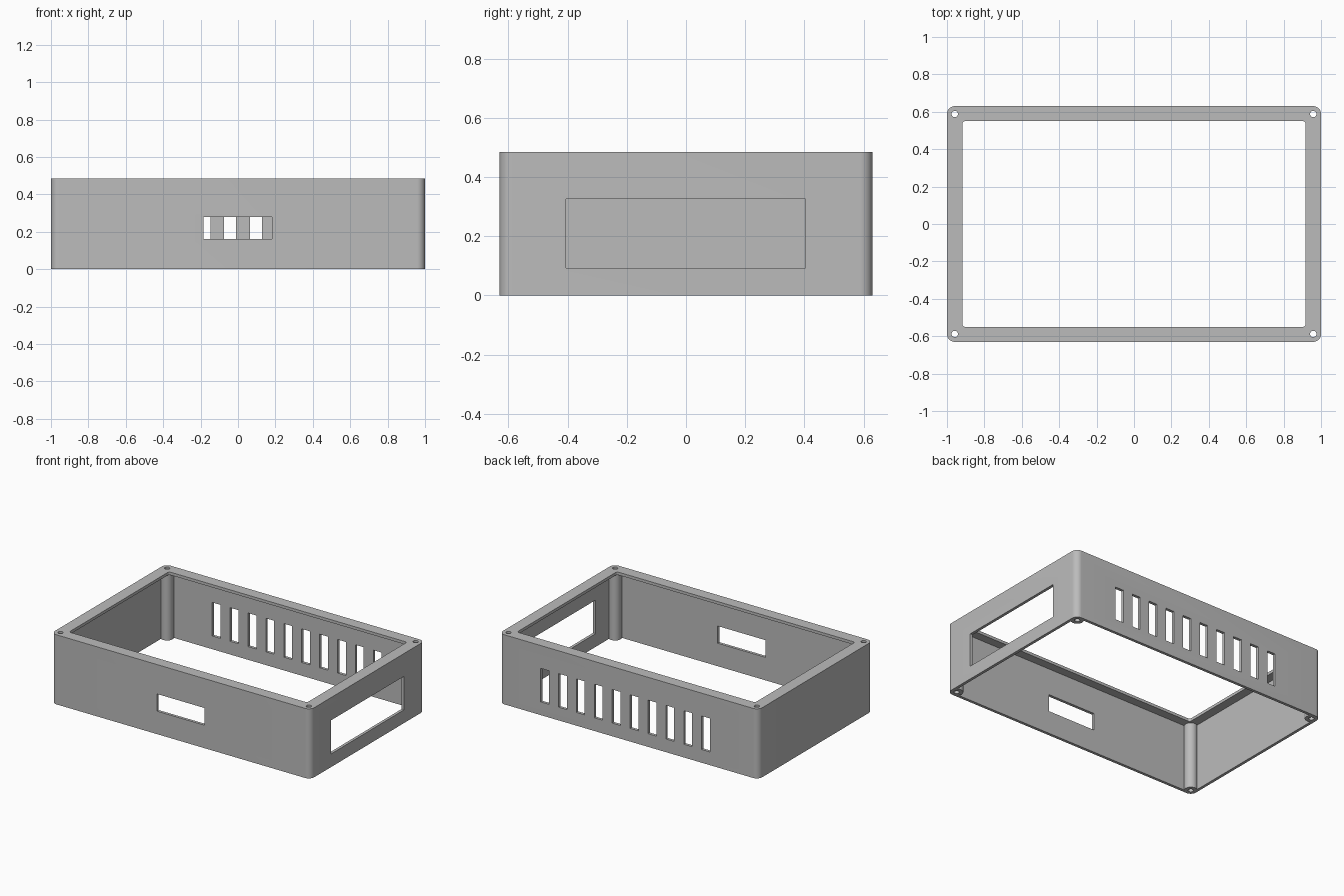
import bpy
import bmesh
from math import radians, cos, sin

HX, HY, HEIGHT = 1.0, 0.63, 0.485     # half sizes and height of the frame
WALL, LIP = 0.02, 0.02                # wall and top lip thickness
POST = 0.042                          # corner radius, also the screw post radius

old = bpy.data.objects.get("Cube")
if old:
    bpy.data.objects.remove(old)

grey = bpy.data.materials.new("plain grey")
grey.use_nodes = True
colour = (0.5, 0.5, 0.5, 1)
grey.diffuse_color = colour
grey.node_tree.nodes["Principled BSDF"].inputs["Base Color"].default_value = colour


def outline(cx, cy, radius, start, end, steps=12):
    """Closed outline made of one corner arc mirrored to four corners."""
    arc = []
    for i in range(steps + 1):
        a = radians(start + (end - start) * i / steps)
        arc.append((cx + radius * cos(a), cy + radius * sin(a)))
    points = []
    for sx, sy in ((1, 1), (-1, 1), (-1, -1), (1, -1)):
        run = arc if sx * sy > 0 else arc[::-1]
        points += [(sx * x, sy * y) for x, y in run]
    return points


def circle(cx, cy, radius, steps=24):
    angles = [radians(360 * i / steps) for i in range(steps)]
    return [(cx + radius * cos(a), cy + radius * sin(a)) for a in angles]


def rect(x0, x1, y0, y1):
    return [(x0, y0), (x1, y0), (x1, y1), (x0, y1)]


def prism(name, points, z0, z1):
    bm = bmesh.new()
    face = bm.faces.new([bm.verts.new((x, y, z0)) for x, y in points])
    grown = bmesh.ops.extrude_face_region(bm, geom=[face])["geom"]
    top = [v for v in grown if isinstance(v, bmesh.types.BMVert)]
    bmesh.ops.translate(bm, verts=top, vec=(0, 0, z1 - z0))
    bmesh.ops.recalc_face_normals(bm, faces=bm.faces)
    mesh = bpy.data.meshes.new(name)
    bm.to_mesh(mesh)
    bm.free()
    mesh.materials.append(grey)
    obj = bpy.data.objects.new(name, mesh)
    bpy.context.collection.objects.link(obj)
    return obj


# Solid block with rounded upright corners
px, py = HX - POST, HY - POST
frame = prism("enclosure_frame", outline(px, py, POST, 0, 90), 0, HEIGHT)

# Cavity below the lip, whose corners curve round the screw posts
cutters = [prism("cavity_cutter", outline(px, py, POST, -58, -212), -0.1, HEIGHT - LIP)]

# Opening in the top lip
cutters.append(prism("opening_cutter", outline(0.903, 0.535, 0.015, 0, 90), 0.4, 0.6))

# Screw holes down the posts
for sx in (-1, 1):
    for sy in (-1, 1):
        cutters.append(prism("screw_hole_cutter", circle(sx * px, sy * py, 0.017), -0.1, 0.6))

# Front port and large left side window
cutters.append(prism("front_port_cutter", rect(-0.185, 0.183, -0.7, -0.56), 0.16, 0.28))
cutters.append(prism("side_window_cutter", rect(0.94, 1.1, -0.405, 0.403), 0.092, 0.326))

# Row of ten vent slots in the back wall
for i in range(10):
    x = -0.594 + 0.138 * i
    cutters.append(prism("vent_cutter", rect(x - 0.032, x + 0.032, 0.56, 0.7), 0.092, 0.326))

# Apply every cut, then drop the cutters
bpy.context.view_layer.objects.active = frame
for cutter in cutters:
    cutter.hide_render = True
    mod = frame.modifiers.new("cut", "BOOLEAN")
    mod.operation = "DIFFERENCE"
    mod.solver = "EXACT"
    mod.object = cutter
    bpy.ops.object.modifier_apply(modifier=mod.name)
for cutter in cutters:
    bpy.data.objects.remove(cutter)

# Smooth the round corners, posts and holes
bpy.ops.object.select_all(action="DESELECT")
frame.select_set(True)
bpy.ops.object.shade_smooth_by_angle(angle=radians(30))
